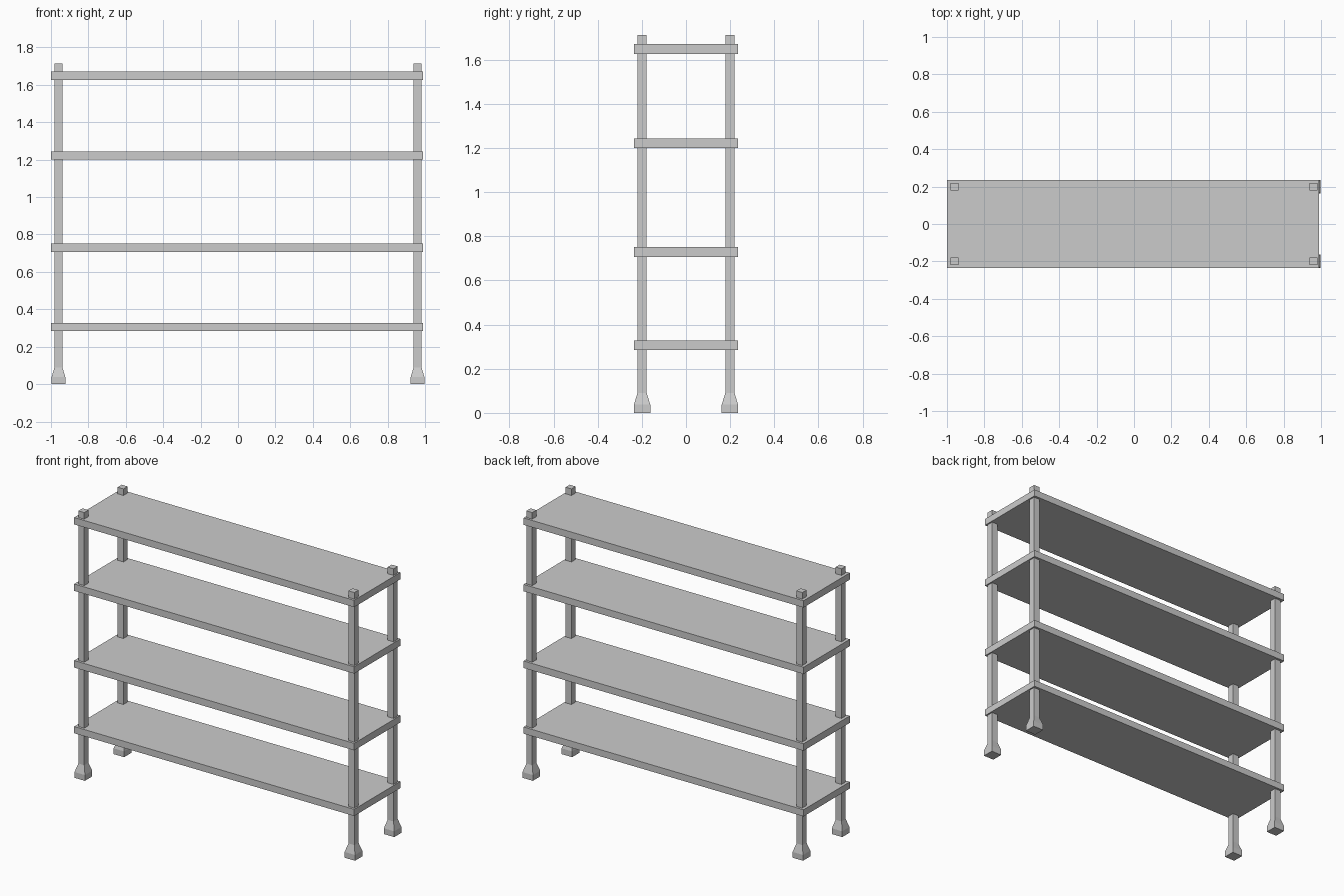
import bpy, bmesh

if "Cube" in bpy.data.objects:
    bpy.data.objects.remove(bpy.data.objects["Cube"])

POST_X, POST_Y = 0.96, 0.199
POST_HALF, FOOT_HALF = 0.021, 0.037
POST_TOP = 1.713


def make_object(name, bm):
    bmesh.ops.recalc_face_normals(bm, faces=bm.faces)
    mesh = bpy.data.meshes.new(name)
    bm.to_mesh(mesh)
    bm.free()
    obj = bpy.data.objects.new(name, mesh)
    bpy.context.collection.objects.link(obj)
    return obj


def square_column(name, x, y, sections):
    """Stack of square sections (half width, z), skinned and capped."""
    bm = bmesh.new()
    rings = [[bm.verts.new((x + sx * h, y + sy * h, z))
              for sx, sy in ((-1, -1), (1, -1), (1, 1), (-1, 1))]
             for h, z in sections]
    for low, high in zip(rings, rings[1:]):
        for i in range(4):
            j = (i + 1) % 4
            bm.faces.new((low[i], low[j], high[j], high[i]))
    bm.faces.new(rings[0][::-1])
    bm.faces.new(rings[-1])
    return make_object(name, bm)


def board(name, x0, x1, y0, y1, z0, z1):
    bm = bmesh.new()
    bmesh.ops.create_cube(bm, size=1)
    for v in bm.verts:
        v.co = (x1 if v.co.x > 0 else x0,
                y1 if v.co.y > 0 else y0,
                z1 if v.co.z > 0 else z0)
    return make_object(name, bm)


# Four corner posts with flared feet
for side, sx in (("left", -1), ("right", 1)):
    for end, sy in (("front", -1), ("back", 1)):
        square_column(f"{end}_{side}_post", sx * POST_X, sy * POST_Y,
                      [(FOOT_HALF, 0), (FOOT_HALF, 0.037),
                       (POST_HALF, 0.09), (POST_HALF, POST_TOP)])

# Four shelves, unevenly spaced
for i, (z0, z1) in enumerate(((0.285, 0.328), (0.707, 0.752),
                              (1.200, 1.244), (1.627, 1.671)), 1):
    board(f"shelf_{i}", -1.0, 0.99, -0.235, 0.235, z0, z1)
